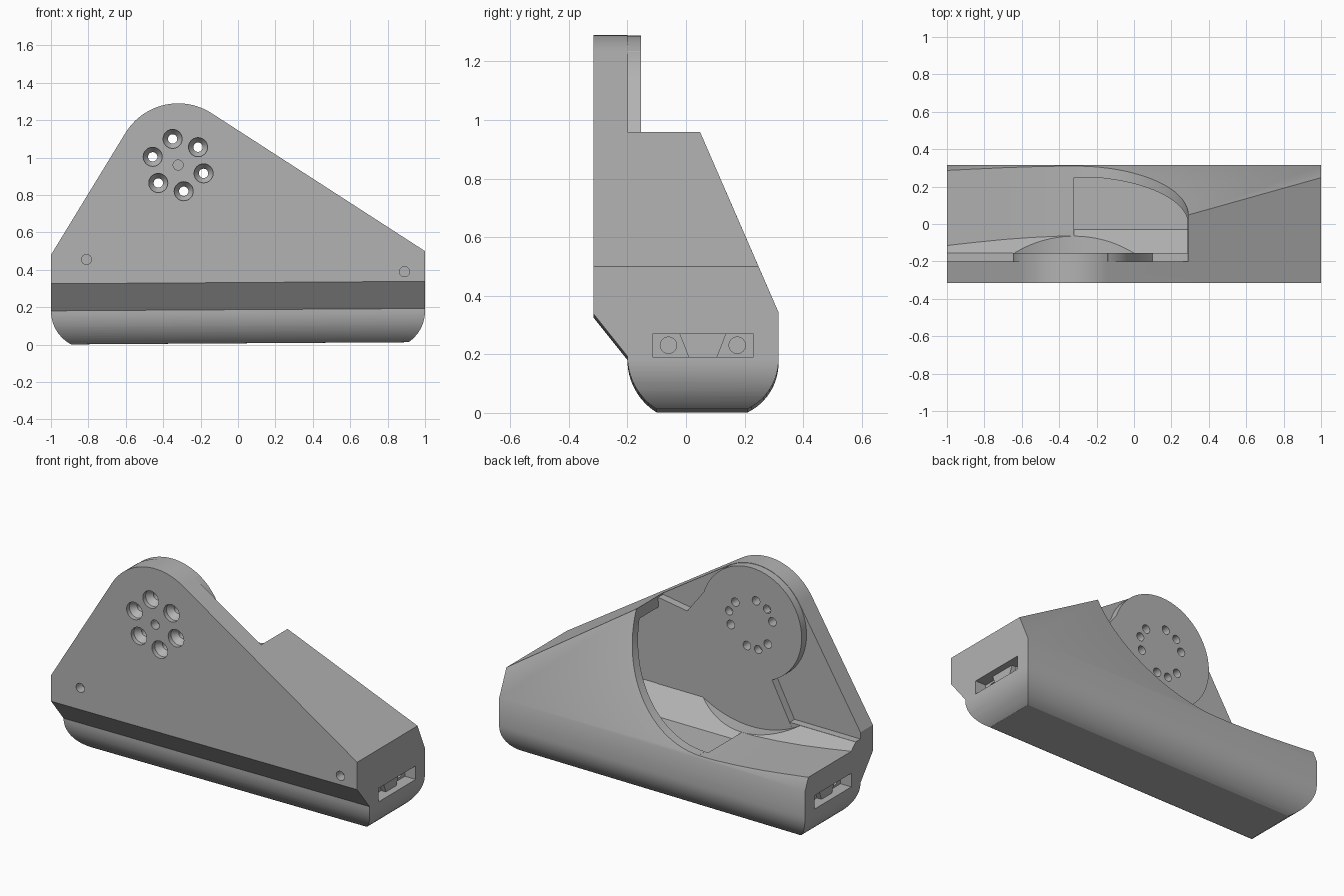
import bpy, bmesh, math
from mathutils import Vector

cube = bpy.data.objects.get("Cube")
if cube:
    bpy.data.objects.remove(cube)

grey = bpy.data.materials.new("plain grey")
grey.use_nodes = True
COLOUR = (0.45, 0.45, 0.45, 1)
grey.diffuse_color = COLOUR
grey.node_tree.nodes["Principled BSDF"].inputs["Base Color"].default_value = COLOUR

HUB = (-0.32, 0.96)      # centre of the round head, in x and z
HUB_R, SWEEP_R = 0.33, 0.61


def arc(centre, r, a0, a1, n=12):
    """Points on an arc, angles in degrees."""
    angles = [math.radians(a0 + (a1 - a0) * i / n) for i in range(n + 1)]
    return [(centre[0] + r * math.cos(a), centre[1] + r * math.sin(a)) for a in angles]


def loft(name, rings, axis):
    """Solid through equal-sized rings; each ring is (position, 2D points)."""
    bm = bmesh.new()
    loops = []
    for pos, pts in rings:
        loops.append([bm.verts.new((pos, u, v) if axis == "x" else (u, pos, v)) for u, v in pts])
    for a, b in zip(loops, loops[1:]):
        for i in range(len(a)):
            j = (i + 1) % len(a)
            bm.faces.new((a[i], a[j], b[j], b[i]))
    bm.faces.new(loops[0])
    bm.faces.new(loops[-1])
    bmesh.ops.recalc_face_normals(bm, faces=bm.faces)
    mesh = bpy.data.meshes.new(name)
    bm.to_mesh(mesh)
    bm.free()
    mesh.materials.append(grey)
    obj = bpy.data.objects.new(name, mesh)
    bpy.context.collection.objects.link(obj)
    return obj


def prism(name, pts, axis, a, b):
    return loft(name, [(a, pts), (b, pts)], axis)


def combine(target, tool, operation):
    """Apply a boolean and throw the tool away."""
    mod = target.modifiers.new("boolean", "BOOLEAN")
    mod.operation, mod.solver, mod.object = operation, "EXACT", tool
    bpy.context.view_layer.update()
    mesh = bpy.data.meshes.new_from_object(target.evaluated_get(bpy.context.evaluated_depsgraph_get()))
    target.modifiers.clear()
    target.data = mesh
    bpy.data.objects.remove(tool)
    return target


def cut(target, tool):
    return combine(target, tool, "DIFFERENCE")


# Housing: side section run along x, trimmed to the front outline
section = ([(-0.316, 1.4), (-0.316, 0.325)]
           + arc((0.012, 0.18), 0.212, 180, 238)
           + arc((0.127, 0.17), 0.189, -64, 0)
           + [(0.316, 0.33), (0.05, 0.955), (-0.136, 1.4)])
tilted = [(y, z + (0.014 if z < 0.34 else 0)) for y, z in section]
body = loft("housing", [(-1.1, section), (1.1, tilted)], "x")
outline = (arc((-0.798, 0.18), 0.202, 180, 243) + [(-0.87, -0.03), (0.87, -0.03)]
           + arc((0.798, 0.18), 0.202, 297, 360) + [(1, 0.5)]
           + arc(HUB, HUB_R, 57, 149, 24) + [(-1, 0.48)])
combine(body, prism("outline", outline, "y", -0.6, 0.6), "INTERSECT")

# Open back above the base, leaving the front plate
sweep = arc(HUB, SWEEP_R, -58, 0, 24)
cut(body, prism("back_opening", [(-1.1, 0.44)] + sweep + [(0.29, 1.5), (-1.1, 1.5)], "y", -0.2, 0.6))
cut(body, prism("round_sweep", arc(HUB, SWEEP_R, 180, 360, 64) + [(0.29, 1.5), (-0.93, 1.5)],
                "y", -0.155, 0.6))

# Sloping trough across the open end
trough = prism("trough", [(-0.155, 0.44), (-0.03, 0.315), (0.6, 0.315), (0.6, 1.5), (-0.155, 1.5)],
               "x", -1.2, 0.2)
floor = [(-1.1, 0.415), (-1, 0.4), (-0.85, 0.383), (-0.7, 0.368), (-0.55, 0.357), (-0.4, 0.35),
         (-0.3, 0.35), (-0.3, 1.6), (-1.1, 1.6)]
combine(trough, prism("trough_floor", floor, "y", -0.5, 0.7), "INTERSECT")
cut(body, trough)

# Hollow behind the sloping back wall
hollow = prism("hollow", [(-0.155, 0.44), (-0.03, 0.315), (0.249, 0.315), (0.249, 0.36),
                          (-0.02, 1.0), (-0.155, 1.0)], "x", -0.32, 0.8)
roof = [(-0.5, 0.2), (0.9, 0.2), (0.9, 0.495), (0.2, 0.95), (-0.5, 0.95)]
combine(hollow, prism("hollow_roof", roof, "y", -0.5, 0.5), "INTERSECT")
cut(body, hollow)

# Raised pad on the inside of the plate: disc with a wide sector
pad = [(-0.14, 1.235), (0.1, 0.92), (0.29, 0.95), (0.29, 0.42), (-0.58, 0.42), (-0.46, 0.65), HUB]
combine(body, prism("pad_sector", pad, "y", -0.26, -0.154), "UNION")
combine(body, prism("pad_disc", arc(HUB, HUB_R - 0.002, 0, 354.375, 63), "y", -0.27, -0.154), "UNION")


def hole(x, z, rings):
    """Round hole along y; rings are (y, radius)."""
    cut(body, loft("hole", [(y, arc((x, z), r, 0, 345, 23)) for y, r in rings], "y"))


def on_hub(angle, r):
    a = math.radians(angle)
    return HUB[0] + r * math.cos(a), HUB[1] + r * math.sin(a)


# Countersunk screw holes, small locating holes and blind pin holes
for i in range(6):
    hole(*on_hub(102 + 60 * i, 0.143), [(-0.4, 0.051), (-0.29, 0.051), (-0.255, 0.025), (-0.05, 0.025)])
for i in range(3):
    hole(*on_hub(13 + 120 * i, 0.15), [(-0.2, 0.024), (-0.05, 0.024)])
for x, z in (HUB, (-0.81, 0.455), (0.89, 0.39)):
    hole(x, z, [(-0.4, 0.027), (-0.26, 0.027)])

# Connector slot in each end, with two sockets and a wedge key
slot = [(-0.115, 0.19), (0.23, 0.19), (0.23, 0.27), (-0.115, 0.27)]
wedge = [(0.01, 0.188), (0.105, 0.188), (0.138, 0.272), (-0.023, 0.272)]
for side, label in ((1, "left"), (-1, "right")):
    cut(body, prism("slot", slot, "x", side * 0.93, side * 1.1))
    for y in (-0.06, 0.175):
        cut(body, prism("socket", arc((y, 0.231), 0.028, 0, 345, 23), "x", side * 0.88, side * 0.95))
    prism(label + "_slot_key", wedge, "x", side * 0.92, side * 0.96)

# Smooth the rounded parts only
for obj in bpy.context.view_layer.objects:
    obj.select_set(obj == body)
bpy.context.view_layer.objects.active = body
bpy.ops.object.shade_smooth_by_angle(angle=math.radians(25))
